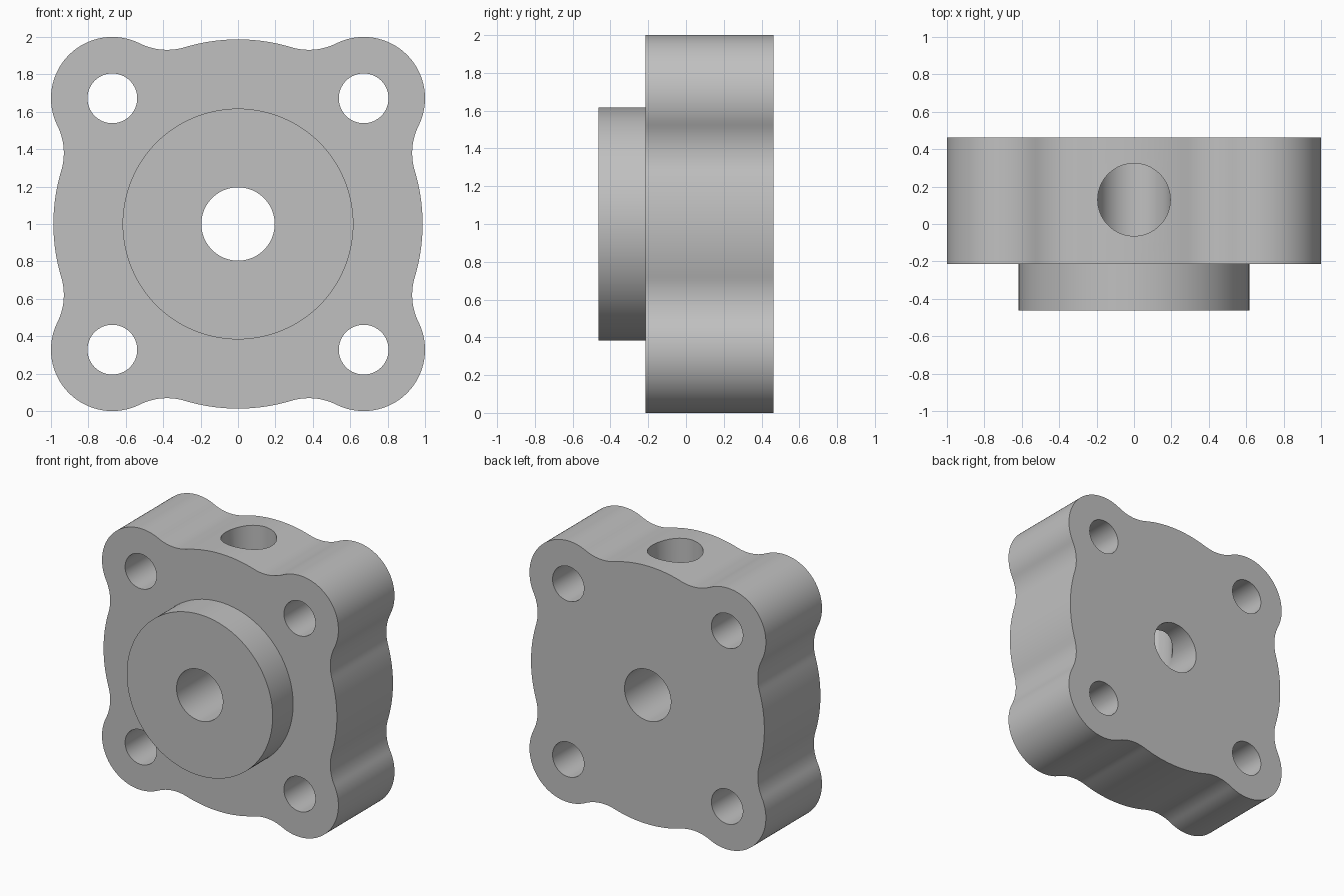
import bpy
import bmesh
from math import radians, degrees, sqrt, atan2, cos, sin, pi
from mathutils import Matrix, Vector

cube = bpy.data.objects.get("Cube")
if cube:
    bpy.data.objects.remove(cube, do_unlink=True)

# Main dimensions
FRONT, STEP, BACK = -0.463, -0.215, 0.463
MID = 1.0                      # height of the bore axis
SIDE_R, LOBE_R, FILLET_R = 0.987, 0.328, 0.33
LOBE = 1.0 - LOBE_R            # lobe centre offset
BORE_R, BOLT_R, BOSS_R = 0.196, 0.133, 0.617

metal = bpy.data.materials.new("grey metal")
metal.use_nodes = True
metal.diffuse_color = (0.53, 0.53, 0.53, 1)
metal.node_tree.nodes["Principled BSDF"].inputs["Base Color"].default_value = metal.diffuse_color


def make_object(name, bm):
    bmesh.ops.recalc_face_normals(bm, faces=bm.faces)
    mesh = bpy.data.meshes.new(name)
    bm.to_mesh(mesh)
    bm.free()
    mesh.materials.append(metal)
    obj = bpy.data.objects.new(name, mesh)
    bpy.context.collection.objects.link(obj)
    return obj


def cylinder(name, radius, start, end, segments=96):
    """Capped cylinder running between two points."""
    start, end = Vector(start), Vector(end)
    axis = end - start
    turn = axis.to_track_quat('Z', 'Y').to_matrix().to_4x4()
    bm = bmesh.new()
    bmesh.ops.create_cone(bm, cap_ends=True, segments=segments, radius1=radius, radius2=radius,
                          depth=axis.length, matrix=Matrix.Translation((start + end) / 2) @ turn)
    return make_object(name, bm)


def arc(cx, cz, r, a0, a1, steps):
    """Arc points, leaving out the last one."""
    angles = [a0 + (a1 - a0) * i / steps for i in range(steps)]
    return [(cx + r * cos(a), cz + r * sin(a)) for a in angles]


def flange_outline():
    """Bulged square with round lobes, blended by tangent fillets."""
    d1, d2, diag = SIDE_R + FILLET_R, LOBE_R + FILLET_R, LOBE * sqrt(2)
    along = (d1 ** 2 - d2 ** 2 + diag ** 2) / (2 * diag)
    across = sqrt(d1 ** 2 - along ** 2)
    fx, fz = (along + across) / sqrt(2), (along - across) / sqrt(2)
    side = atan2(fz, fx)
    lobe = atan2(fz - LOBE, fx - LOBE)
    quarter = (arc(0, 0, SIDE_R, -side, side, 20)
               + arc(fx, fz, FILLET_R, side + pi, lobe + pi, 14)
               + arc(LOBE, LOBE, LOBE_R, lobe, pi / 2 - lobe, 40)
               + arc(fz, fx, FILLET_R, -pi / 2 - lobe, -pi / 2 - side, 14))
    points = []
    for k in range(4):
        c, s = cos(k * pi / 2), sin(k * pi / 2)
        points += [(x * c - z * s, x * s + z * c) for x, z in quarter]
    return points


# Flange body
bm = bmesh.new()
face = bm.faces.new([bm.verts.new((x, STEP, z + MID)) for x, z in flange_outline()])
grown = bmesh.ops.extrude_face_region(bm, geom=[face], use_keep_orig=True)
moved = [v for v in grown["geom"] if isinstance(v, bmesh.types.BMVert)]
bmesh.ops.translate(bm, verts=moved, vec=(0, BACK - STEP, 0))
body = make_object("flange_body", bm)

# Round boss, then the bore, the bolt holes and the top port
tools = [(cylinder("boss", BOSS_R, (0, FRONT, MID), (0, 0, MID), 128), 'UNION'),
         (cylinder("bore_cutter", BORE_R, (0, -1, MID), (0, 1, MID)), 'DIFFERENCE')]
for x in (-LOBE, LOBE):
    for z in (MID - LOBE, MID + LOBE):
        tools.append((cylinder("bolt_hole_cutter", BOLT_R, (x, -1, z), (x, 1, z), 64), 'DIFFERENCE'))
tools.append((cylinder("top_port_cutter", BORE_R - 0.002, (0, 0.13, MID), (0, 0.13, 2.5)), 'DIFFERENCE'))

bpy.ops.object.select_all(action='DESELECT')
bpy.context.view_layer.objects.active = body
body.select_set(True)
for tool, operation in tools:
    tool.hide_render = True
    mod = body.modifiers.new(tool.name, 'BOOLEAN')
    mod.operation = operation
    mod.solver = 'EXACT'
    mod.object = tool
    bpy.ops.object.modifier_apply(modifier=mod.name)
    bpy.data.objects.remove(tool, do_unlink=True)

bpy.ops.object.shade_smooth_by_angle(angle=radians(30))
